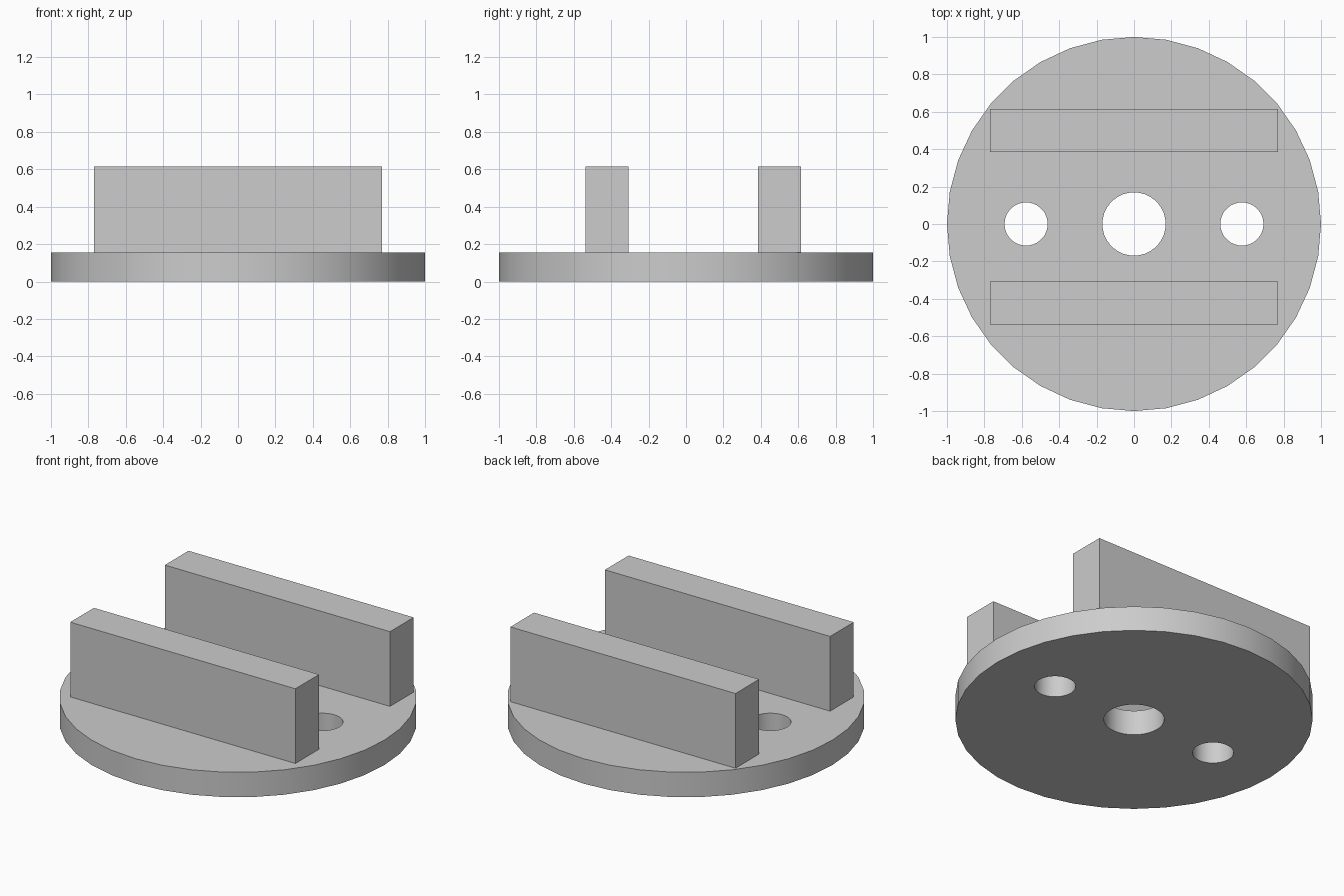
import bpy

if "Cube" in bpy.data.objects:
    bpy.data.objects.remove(bpy.data.objects["Cube"])

UNIT = 1 / 13          # plate radius is 13 units
PLATE_TOP = 2 * UNIT
BAR_TOP = 8 * UNIT

grey = bpy.data.materials.new("light_grey")
grey.diffuse_color = (0.604, 0.604, 0.604, 1)
grey.use_nodes = True
grey.node_tree.nodes["Principled BSDF"].inputs["Base Color"].default_value = grey.diffuse_color


def cylinder(name, radius, depth, x, z, sides=36):
    bpy.ops.mesh.primitive_cylinder_add(vertices=sides, radius=radius, depth=depth, location=(x, 0, z))
    ob = bpy.context.object
    ob.name = name
    return ob


def bar(name, y0, y1):
    bpy.ops.mesh.primitive_cube_add(size=1, location=(0, (y0 + y1) / 2, (PLATE_TOP + BAR_TOP) / 2))
    ob = bpy.context.object
    ob.name = name
    ob.scale = (20 * UNIT, y1 - y0, BAR_TOP - PLATE_TOP)
    bpy.ops.object.transform_apply(location=False, rotation=False, scale=True)
    ob.data.materials.append(grey)


# Round base plate
plate = cylinder("base_plate", 1, PLATE_TOP, 0, PLATE_TOP / 2)
plate.data.materials.append(grey)

# Centre bore and two side holes
for name, radius, x in (("centre_bore", 2.2, 0), ("left_hole", 1.5, -7.5), ("right_hole", 1.5, 7.5)):
    cutter = cylinder(name + "_cutter", radius * UNIT, 1, x * UNIT, PLATE_TOP / 2)
    cutter.data.materials.append(grey)
    bpy.context.view_layer.objects.active = plate
    cut = plate.modifiers.new(name, "BOOLEAN")
    cut.operation = "DIFFERENCE"
    cut.solver = "EXACT"
    cut.object = cutter
    bpy.ops.object.modifier_apply(modifier=cut.name)
    bpy.data.objects.remove(cutter)

# Smooth round walls, crisp rims
bpy.ops.object.select_all(action="DESELECT")
plate.select_set(True)
bpy.context.view_layer.objects.active = plate
bpy.ops.object.shade_smooth_by_angle(angle=0.6)

# Two upright bars
bar("front_bar", -7 * UNIT, -4 * UNIT)
bar("back_bar", 5 * UNIT, 8 * UNIT)
